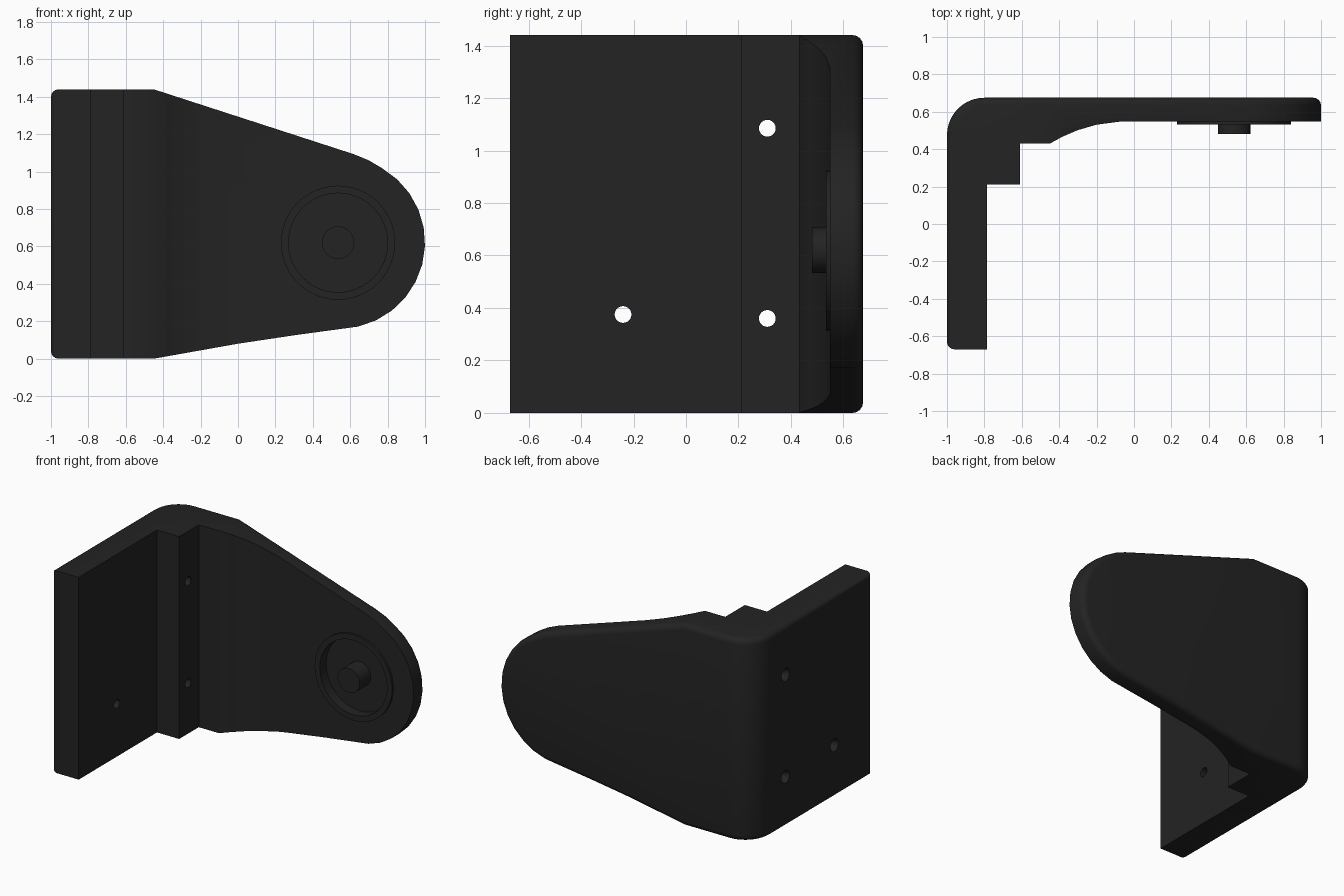
import bpy, bmesh, math
from mathutils import Matrix, Vector

if "Cube" in bpy.data.objects:
    bpy.data.objects.remove(bpy.data.objects["Cube"])

black = bpy.data.materials.new("matte black")
black.diffuse_color = (0.017, 0.017, 0.017, 1)
black.use_nodes = True
black.node_tree.nodes["Principled BSDF"].inputs["Base Color"].default_value = black.diffuse_color


def make_object(name, bm):
    bmesh.ops.recalc_face_normals(bm, faces=bm.faces)
    me = bpy.data.meshes.new(name)
    bm.to_mesh(me)
    bm.free()
    me.materials.append(black)
    ob = bpy.data.objects.new(name, me)
    bpy.context.collection.objects.link(ob)
    return ob


def prism(name, points, shift):
    """Closed outline of 3D points swept along the shift vector."""
    bm = bmesh.new()
    face = bm.faces.new([bm.verts.new(p) for p in points])
    res = bmesh.ops.extrude_face_region(bm, geom=[face])
    verts = [g for g in res["geom"] if isinstance(g, bmesh.types.BMVert)]
    bmesh.ops.translate(bm, verts=verts, vec=shift)
    return make_object(name, bm)


def cylinder(name, start, end, r1, r2=None, sides=48):
    bm = bmesh.new()
    a, b = Vector(start), Vector(end)
    rot = (b - a).to_track_quat('Z', 'Y').to_matrix().to_4x4()
    bmesh.ops.create_cone(bm, cap_ends=True, segments=sides, radius1=r1,
                          radius2=r1 if r2 is None else r2, depth=(b - a).length,
                          matrix=Matrix.Translation((a + b) / 2) @ rot)
    return make_object(name, bm)


def combine(target, other, operation):
    bpy.context.view_layer.objects.active = target
    mod = target.modifiers.new("combine", 'BOOLEAN')
    mod.operation, mod.object, mod.solver = operation, other, 'EXACT'
    bpy.ops.object.modifier_apply(modifier=mod.name)
    bpy.data.objects.remove(other)


def arc(cx, cy, r, a0, a1, n):
    angles = [math.radians(a0 + (a1 - a0) * i / n) for i in range(n + 1)]
    return [(cx + r * math.cos(a), cy + r * math.sin(a)) for a in angles]


# L-shaped plan with stepped inner corner and curved web
plan = [(-1, -0.67), (-0.785, -0.67), (-0.785, 0.21), (-0.61, 0.21), (-0.61, 0.43),
        (-0.45, 0.43), (-0.38, 0.468), (-0.3, 0.502), (-0.2, 0.531), (-0.07, 0.548),
        (1.2, 0.548), (1.2, 0.675)] + arc(-0.8, 0.475, 0.2, 90, 180, 10)
bracket = prism("bracket", [(x, y, -0.2) for x, y in plan], (0, 0, 1.9))

# Tapering arm outline with a round tip
outline = ([(-1.3, 0), (-0.45, 0), (0, 0.08), (0.3, 0.125)]
           + arc(0.54, 0.62, 0.46, -77, 60, 11)
           + [(0.70, 1.06), (0.62, 1.093), (-0.45, 1.44), (-1.3, 1.44)])
combine(bracket, prism("arm_outline", [(x, -1, z) for x, z in outline], (0, 2, 0)),
        'INTERSECT')

# Round the rim of the outer surface
bm = bmesh.new()
bm.from_mesh(bracket.data)
bmesh.ops.dissolve_limit(bm, angle_limit=0.005, verts=bm.verts, edges=bm.edges)
bm.normal_update()


def is_outer(f):
    return f.normal.x < -0.01 or f.normal.y > 0.01


rim = [e for e in bm.edges if len(e.link_faces) == 2
       and is_outer(e.link_faces[0]) != is_outer(e.link_faces[1])
       and not (abs(e.verts[0].co.x + 0.785) < 0.01 and abs(e.verts[1].co.x + 0.785) < 0.01)]
bmesh.ops.bevel(bm, geom=rim, offset=0.04, offset_type='OFFSET', segments=4,
                profile=0.5, affect='EDGES', clamp_overlap=True)
bm.to_mesh(bracket.data)
bm.free()

# Raised ring, recess and central pivot pin
px, pz = 0.535, 0.62
combine(bracket, cylinder("ring", (px, 0.58, pz), (px, 0.533, pz), 0.305), 'UNION')
combine(bracket, cylinder("recess", (px, 0.605, pz), (px, 0.4, pz), 0.265), 'DIFFERENCE')
combine(bracket, cylinder("pin", (px, 0.63, pz), (px, 0.48, pz), 0.087, sides=32), 'UNION')

# Countersunk screw holes through the mounting plate
for y, z in ((0.31, 1.085), (0.31, 0.36), (-0.24, 0.375)):
    combine(bracket, cylinder("hole", (-1.2, y, z), (-0.4, y, z), 0.032, sides=24),
            'DIFFERENCE')
    combine(bracket, cylinder("countersink", (-1.01, y, z), (-0.96, y, z), 0.05, 0.03,
                              sides=24), 'DIFFERENCE')

bpy.ops.object.select_all(action='DESELECT')
bracket.select_set(True)
bpy.context.view_layer.objects.active = bracket
bpy.ops.object.shade_smooth_by_angle(angle=math.radians(30))
